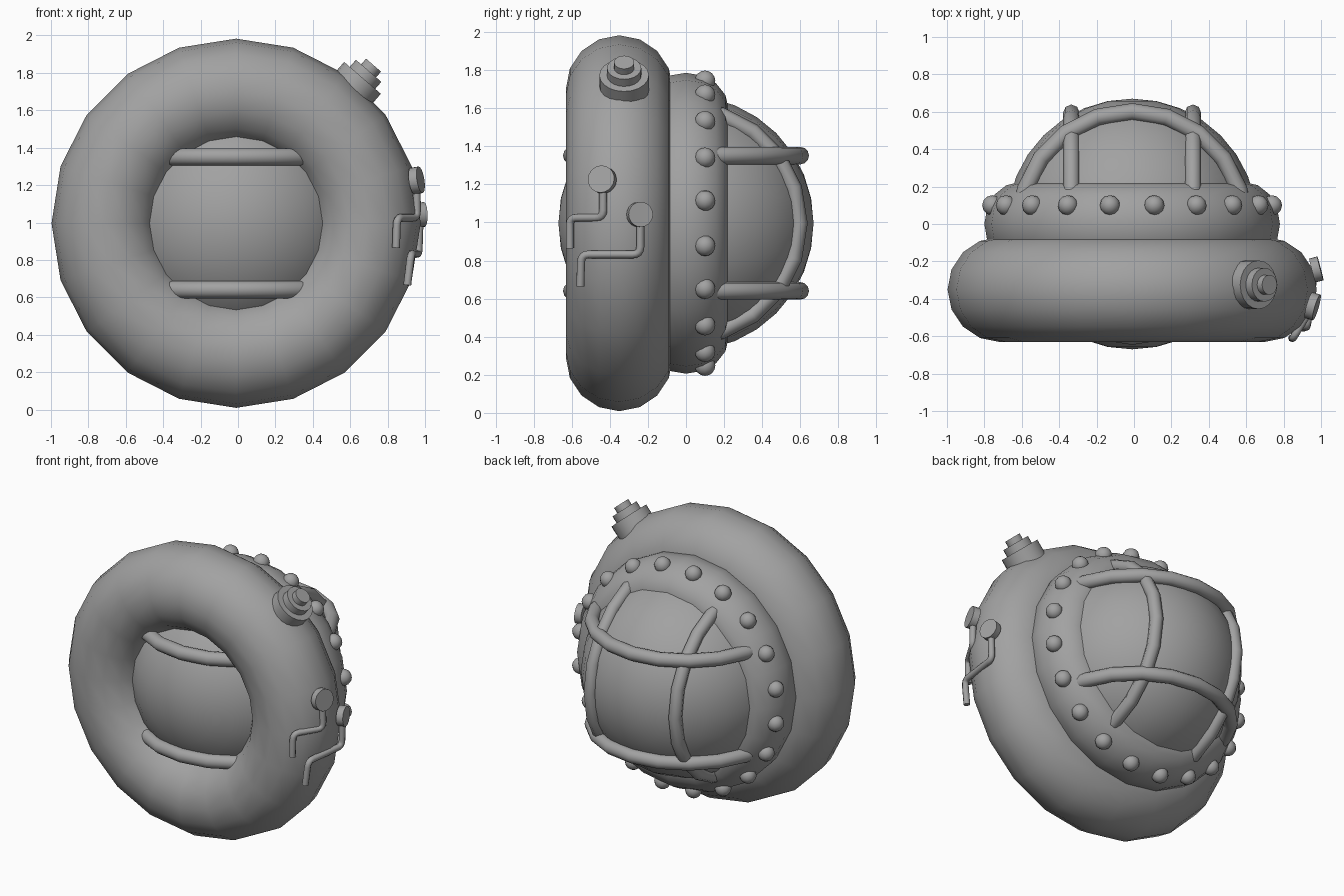
import bpy, math
from mathutils import Vector

if "Cube" in bpy.data.objects:
    bpy.data.objects.remove(bpy.data.objects["Cube"])

CX, CZ = -0.01, 0.996            # centre of the round body
SIDES = 20
TO_Y = (math.pi / 2, 0, 0)       # turns a z axis onto y

grey = bpy.data.materials.new("grey")
grey.diffuse_color = (0.36, 0.36, 0.36, 1)
grey.use_nodes = True
grey.node_tree.nodes["Principled BSDF"].inputs["Base Color"].default_value = grey.diffuse_color


def finish(name, angle=50):
    ob = bpy.context.object
    ob.name = name
    ob.data.materials.clear()
    ob.data.materials.append(grey)
    bpy.ops.object.shade_smooth_by_angle(angle=math.radians(angle))
    return ob


def ring(name, loc, major, minor, rot=(0, 0, 0), thick=1.0, minor_sides=16):
    bpy.ops.mesh.primitive_torus_add(location=loc, rotation=rot, major_radius=major,
                                     minor_radius=minor, major_segments=SIDES,
                                     minor_segments=minor_sides)
    bpy.context.object.scale.z = thick
    return finish(name, 80)


def ball(name, loc, radius, seg, rings, rot=(0, 0, 0)):
    bpy.ops.mesh.primitive_uv_sphere_add(location=loc, radius=radius, segments=seg,
                                         ring_count=rings, rotation=rot)
    return finish(name, 80)


def disc(name, loc, axis, radius, depth, sides=20):
    rot = Vector(axis).to_track_quat('Z', 'Y').to_euler()
    bpy.ops.mesh.primitive_cylinder_add(location=loc, rotation=rot, radius=radius,
                                        depth=depth, vertices=sides)
    return finish(name, 40)


def tube(name, points, radius):
    cu = bpy.data.curves.new(name, 'CURVE')
    cu.dimensions = '3D'
    cu.bevel_depth = radius
    cu.bevel_resolution = 2
    cu.use_fill_caps = True
    sp = cu.splines.new('POLY')
    sp.points.add(len(points) - 1)
    for p, co in zip(sp.points, points):
        p.co = (*co, 1)
    ob = bpy.data.objects.new(name, cu)
    bpy.context.collection.objects.link(ob)
    bpy.ops.object.select_all(action='DESELECT')
    ob.select_set(True)
    bpy.context.view_layer.objects.active = ob
    bpy.ops.object.convert(target='MESH')
    return finish(name, 60)


def rounded(points, r=0.04):
    """Replace each inner corner by a short bend."""
    pts = [Vector(p) for p in points]
    out = [pts[0]]
    for a, b, c in zip(pts, pts[1:], pts[2:]):
        p, q = b + (a - b).normalized() * r, b + (c - b).normalized() * r
        for i in range(5):
            t = i / 4
            out.append(p * (1 - t) ** 2 + b * 2 * t * (1 - t) + q * t * t)
    return out + [pts[-1]]


# Body: inner sphere, large front ring, smaller back collar
ball("inner_sphere", (CX, 0, CZ), 0.67, SIDES, 16, TO_Y)
ring("front_ring", (CX, -0.35, CZ), 0.706, 0.281, TO_Y)
ring("back_collar", (CX, 0, CZ), 0.60, 0.19, TO_Y, 1.18)

# Rivets around the collar
for i in range(20):
    a = math.radians(9 + 18 * i)
    ball("rivet", (CX + 0.757 * math.cos(a), 0.1, CZ + 0.757 * math.sin(a)), 0.054, 12, 8)

# Cage: full horizontal hoops and rear vertical bars
for s in (-1, 1):
    ring("horizontal_hoop", (CX, 0, CZ + 0.355 * s), 0.60, 0.046, minor_sides=12)
    arc = [math.radians(-90 + 18 * i) for i in range(11)]
    tube("vertical_bar", [(CX + 0.325 * s, 0.595 * math.cos(a), CZ + 0.595 * math.sin(a))
                          for a in arc], 0.044)

# Stepped valve on the upper right of the front ring
d = Vector((math.cos(math.radians(49)), 0, math.sin(math.radians(49))))
for r, start, end in ((0.13, 0.88, 1.03), (0.09, 1.0, 1.08), (0.053, 1.05, 1.12)):
    disc("valve_step", Vector((CX, -0.325, CZ)) + d * (start + end) / 2, d, r, end - start)

# Round knobs with bent pipes on the right side
disc("upper_knob", (0.955, -0.44, 1.225), (0.95, -0.28, 0.15), 0.072, 0.045)
disc("lower_knob", (0.975, -0.243, 1.042), (0.95, 0.25, 0.03), 0.066, 0.045)
tube("upper_pipe", rounded([(0.955, -0.435, 1.22), (0.957, -0.435, 1.025),
                            (0.85, -0.61, 1.025), (0.845, -0.61, 0.865)]), 0.021)
tube("lower_pipe", rounded([(0.972, -0.24, 1.04), (0.965, -0.24, 0.832),
                            (0.925, -0.55, 0.832), (0.905, -0.555, 0.665)]), 0.021)
